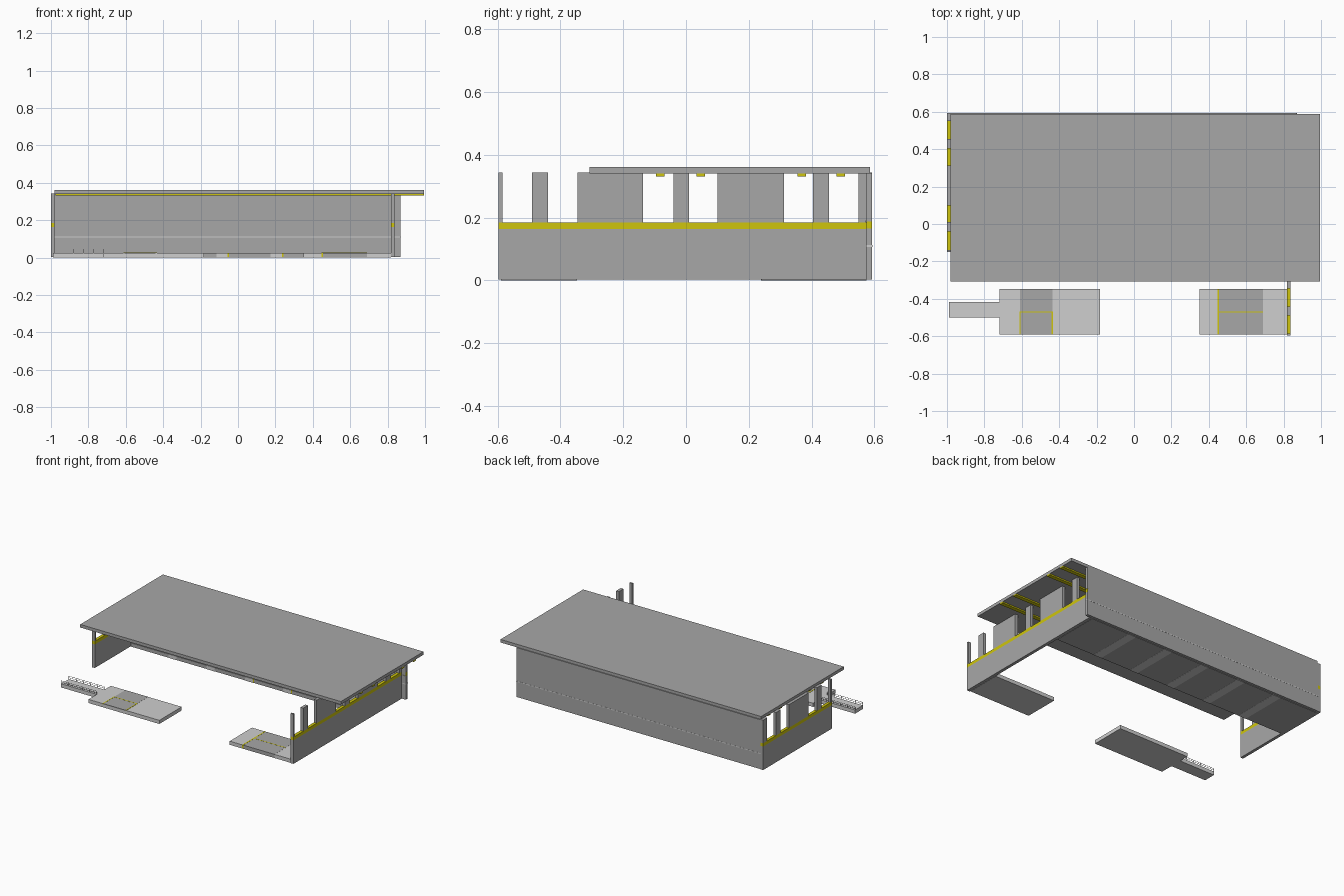
import bpy, bmesh

if "Cube" in bpy.data.objects:
    bpy.data.objects.remove(bpy.data.objects["Cube"])


def material(name, rgb):
    m = bpy.data.materials.new(name)
    m.diffuse_color = (*rgb, 1)
    m.use_nodes = True
    m.node_tree.nodes["Principled BSDF"].inputs["Base Color"].default_value = m.diffuse_color
    return m


GREY = material("concrete_grey", (0.39, 0.39, 0.39))
PALE = material("pale_grey", (0.62, 0.62, 0.62))
YELLOW = material("safety_yellow", (0.62, 0.56, 0.004))


def boxes(name, mat, *bounds):
    """One object made of boxes, each (x0, x1, y0, y1, z0, z1)."""
    bm = bmesh.new()
    for x0, x1, y0, y1, z0, z1 in bounds:
        vs = bmesh.ops.create_cube(bm, size=1)["verts"]
        for v in vs:
            v.co.x = x1 if v.co.x > 0 else x0
            v.co.y = y1 if v.co.y > 0 else y0
            v.co.z = z1 if v.co.z > 0 else z0
    me = bpy.data.meshes.new(name)
    bm.to_mesh(me)
    bm.free()
    me.materials.append(mat)
    ob = bpy.data.objects.new(name, me)
    bpy.context.collection.objects.link(ob)
    return ob


# roof slab with four yellow beams below
boxes("roof", GREY, (-0.98, 0.995, -0.308, 0.587, 0.34, 0.361))
boxes("roof_beams", YELLOW,
      *[(-0.975, 0.995, y, y + 0.027, 0.331, 0.3405)
        for y in (-0.095, 0.033, 0.355, 0.48)])

# back wall: lower part, band and upper part, with a pale line through it
boxes("back_wall_lower", GREY, (-0.98, 0.87, 0.574, 0.593, 0.003, 0.165))
boxes("back_wall_band", GREY, (-0.98, 0.868, 0.5755, 0.593, 0.165, 0.19))
boxes("back_wall_upper", GREY, (-0.98, 0.87, 0.574, 0.593, 0.19, 0.341))
boxes("back_wall_line", PALE, (-0.98, 0.871, 0.5735, 0.5938, 0.107, 0.112))
boxes("band_end_cap", YELLOW, (0.868, 0.87, 0.5755, 0.593, 0.165, 0.188))

# side walls: low wall, yellow sill, window posts and panels
SPANS = [(-0.597, -0.585), (-0.49, -0.44), (-0.345, -0.137), (-0.04, 0.01),
         (0.10, 0.313), (0.405, 0.455), (0.55, 0.574)]


def side_wall(name, x0, x1, front, back, spans):
    boxes(name + "_wall", GREY, (x0, x1, front, back, 0.002, 0.163))
    boxes(name + "_sill", YELLOW, (x0, x1, front, back, 0.163, 0.185))
    boxes(name + "_posts", GREY, *[(x0, x1, a, b, 0.185, 0.343) for a, b in spans])


side_wall("right", 0.817, 0.838, -0.597, 0.575, SPANS)
side_wall("left", -1.0, -0.98, -0.15, 0.593,
          [(-0.15, -0.138)] + SPANS[3:6] + [(0.55, 0.593)])

# rear floor with pale cross strips and yellow bay lines
FY0, FY1 = 0.24, 0.575
boxes("rear_floor", GREY, (-0.98, 0.817, FY0, FY1, 0.0, 0.025))
strips = [0.495 - 0.29 * i for i in range(5)]
boxes("rear_floor_strips", PALE,
      *[(x - 0.03, x + 0.03, FY0 - 0.001, FY1, -0.0006, 0.0256) for x in strips])
boxes("rear_floor_lines", YELLOW,
      *[(x + 0.03, x + 0.038, FY0 - 0.001, FY1, 0.004, 0.0257) for x in strips[:3]])

# front slabs with grey bays and yellow markings
SY0, SY1 = -0.59, -0.348
boxes("front_slab_left", PALE, (-0.72, -0.183, SY0, SY1, 0.0, 0.025))
boxes("front_slab_right", PALE, (0.35, 0.817, SY0, SY1, 0.0, 0.025))
boxes("left_bay", GREY, (-0.61, -0.437, SY0, SY1, 0.02, 0.0256))
boxes("right_bay", GREY, (0.45, 0.69, SY0 - 0.0006, SY1, 0.002, 0.0256))
boxes("left_bay_lines", YELLOW,
      (-0.613, -0.607, SY0, -0.467, 0.02, 0.0262),
      (-0.44, -0.434, SY0, -0.467, 0.02, 0.0262),
      (-0.607, -0.44, -0.473, -0.467, 0.02, 0.0262))
boxes("right_bay_lines", YELLOW,
      (0.446, 0.454, SY0 - 0.001, SY1, 0.002, 0.0262),
      (0.454, 0.69, -0.473, -0.467, 0.02, 0.0262))

# narrow walkway with thin railings on both sides
WX0, WX1 = -0.99, -0.72
boxes("walkway", PALE, (WX0, WX1, -0.5, -0.416, 0.0, 0.025))
rails = []
for y in (-0.5, -0.418):
    for z in (0.034, 0.045):
        rails.append((WX0, WX1, y, y + 0.002, z, z + 0.0015))
    for i in range(6):
        x = WX0 + i * (WX1 - WX0 - 0.002) / 5
        rails.append((x, x + 0.002, y, y + 0.002, 0.025, 0.0465))
boxes("walkway_railings", GREY, *rails)
